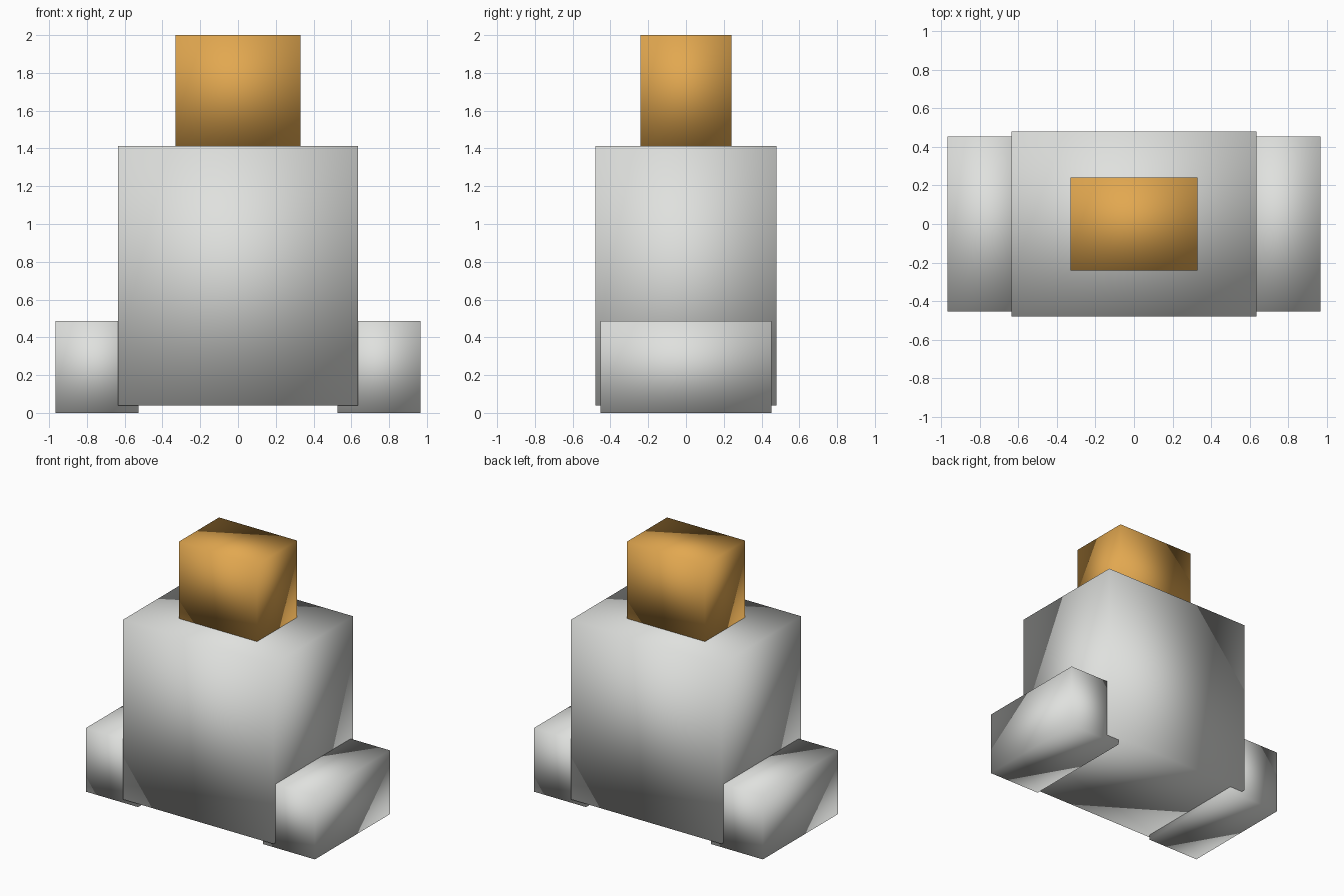
import bpy
import bmesh
from mathutils import Vector

cube = bpy.data.objects.get("Cube")
if cube:
    bpy.data.objects.remove(cube, do_unlink=True)


def make_material(name, rgb):
    mat = bpy.data.materials.new(name)
    mat.use_nodes = True
    colour = (*rgb, 1.0)
    mat.diffuse_color = colour
    mat.node_tree.nodes["Principled BSDF"].inputs["Base Color"].default_value = colour
    return mat


def make_block(name, low, high, mat):
    """Soft-shaded box between two opposite corners."""
    low, high = Vector(low), Vector(high)
    centre, size = (low + high) / 2, high - low
    bm = bmesh.new()
    bmesh.ops.create_cube(bm, size=1)
    bmesh.ops.scale(bm, vec=size, verts=bm.verts)
    for face in bm.faces:
        face.smooth = True
    mesh = bpy.data.meshes.new(name)
    bm.to_mesh(mesh)
    bm.free()
    mesh.materials.append(mat)
    obj = bpy.data.objects.new(name, mesh)
    obj.location = centre
    bpy.context.collection.objects.link(obj)
    return obj


grey = make_material("light grey", (0.74, 0.75, 0.73))
orange = make_material("warm orange", (0.76, 0.39, 0.08))

# Main body and the block on top
make_block("body", (-0.635, -0.48, 0.04), (0.635, 0.48, 1.413), grey)
make_block("head", (-0.33, -0.242, 1.413), (0.33, 0.242, 2.0), orange)

# Low side blocks, partly sunk into the body
inner, outer, depth, height = 0.527, 0.967, 0.453, 0.487
make_block("left_foot", (inner, -depth, 0), (outer, depth, height), grey)
make_block("right_foot", (-outer, -depth, 0), (-inner, depth, height), grey)
